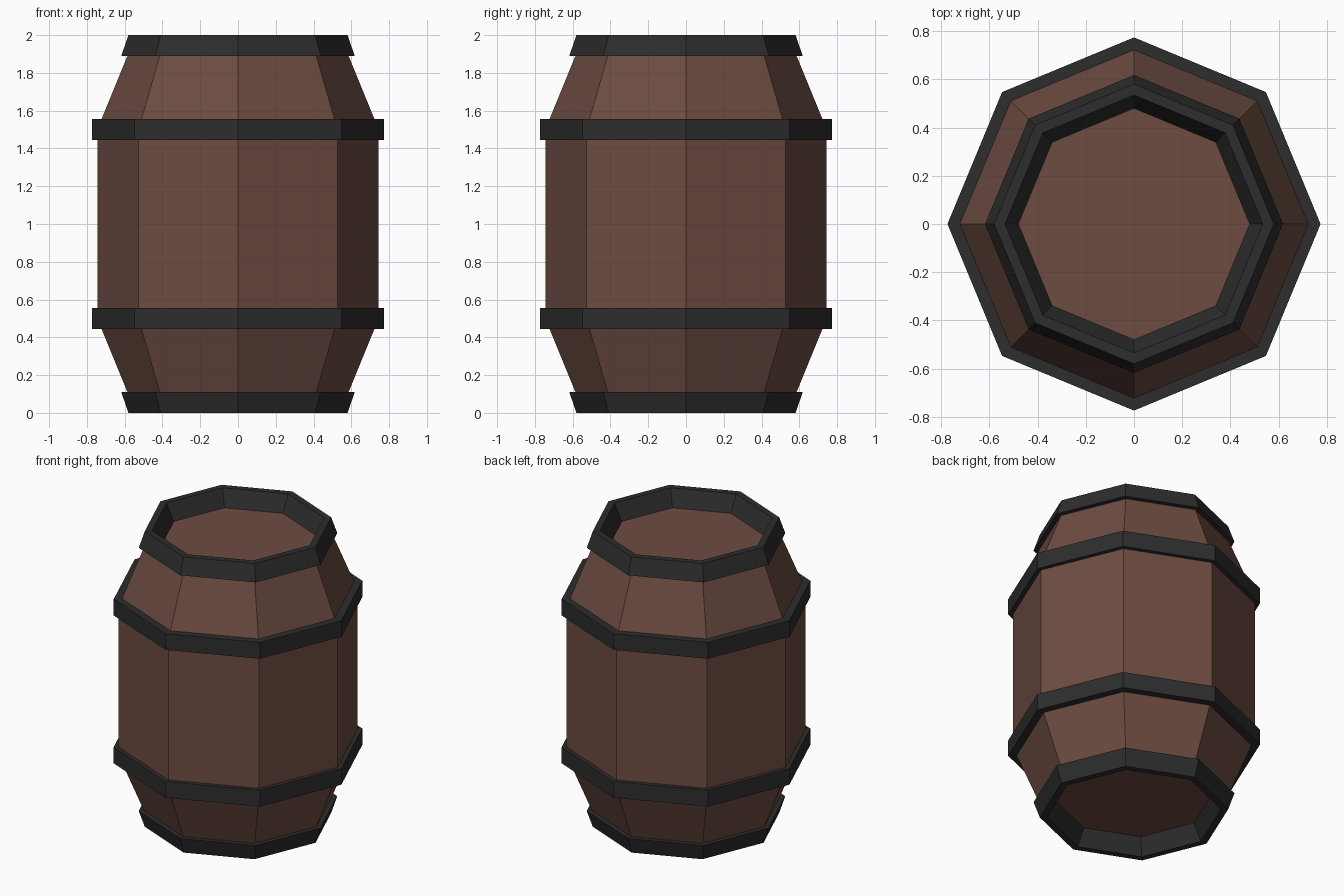
import bpy, bmesh, math

if "Cube" in bpy.data.objects:
    bpy.data.objects.remove(bpy.data.objects["Cube"])

SIDES = 8


def material(name, rgb):
    m = bpy.data.materials.new(name)
    m.diffuse_color = (*rgb, 1)
    m.use_nodes = True
    m.node_tree.nodes["Principled BSDF"].inputs["Base Color"].default_value = m.diffuse_color
    return m


def lathe(name, profile, mat, closed=False):
    """Turn an (r, z) profile into an eight-sided solid; r = 0 makes a flat cap."""
    bm = bmesh.new()
    rings = [[bm.verts.new((r * math.cos(a), r * math.sin(a), z))
              for a in (2 * math.pi * i / SIDES for i in range(SIDES))]
             for r, z in profile]
    pairs = list(zip(rings, rings[1:]))
    if closed:
        pairs.append((rings[-1], rings[0]))
    else:
        bm.faces.new(rings[0])
        bm.faces.new(rings[-1])
    for lo, hi in pairs:
        for i in range(SIDES):
            j = (i + 1) % SIDES
            bm.faces.new((lo[i], lo[j], hi[j], hi[i]))
    bmesh.ops.recalc_face_normals(bm, faces=bm.faces)
    mesh = bpy.data.meshes.new(name)
    bm.to_mesh(mesh)
    bm.free()
    mesh.materials.append(mat)
    ob = bpy.data.objects.new(name, mesh)
    bpy.context.collection.objects.link(ob)
    return ob


wood = material("wood", (0.153, 0.072, 0.053))
iron = material("iron", (0.026, 0.026, 0.026))

# Wooden body: recessed lid, lip hidden inside the end hoop, tapered shoulder
upper = [(0.745, 1.5), (0.565, 1.94), (0.53, 1.94), (0.48, 1.89)]
lower = [(r, 2 - z) for r, z in reversed(upper)]
lathe("barrel_body", lower + upper, wood)

# End hoops wrap over the rims, mirrored top and bottom
rim = [(0.48, 1.89), (0.618, 1.89), (0.58, 2.0), (0.535, 2.0)]
lathe("top_rim_hoop", rim, iron, closed=True)
lathe("bottom_rim_hoop", [(r, 2 - z) for r, z in rim], iron, closed=True)

# Middle hoops at the shoulders
for name, z in (("lower_hoop", 0.445), ("upper_hoop", 1.445)):
    lathe(name, [(0.70, z), (0.774, z), (0.774, z + 0.11), (0.70, z + 0.11)],
          iron, closed=True)
